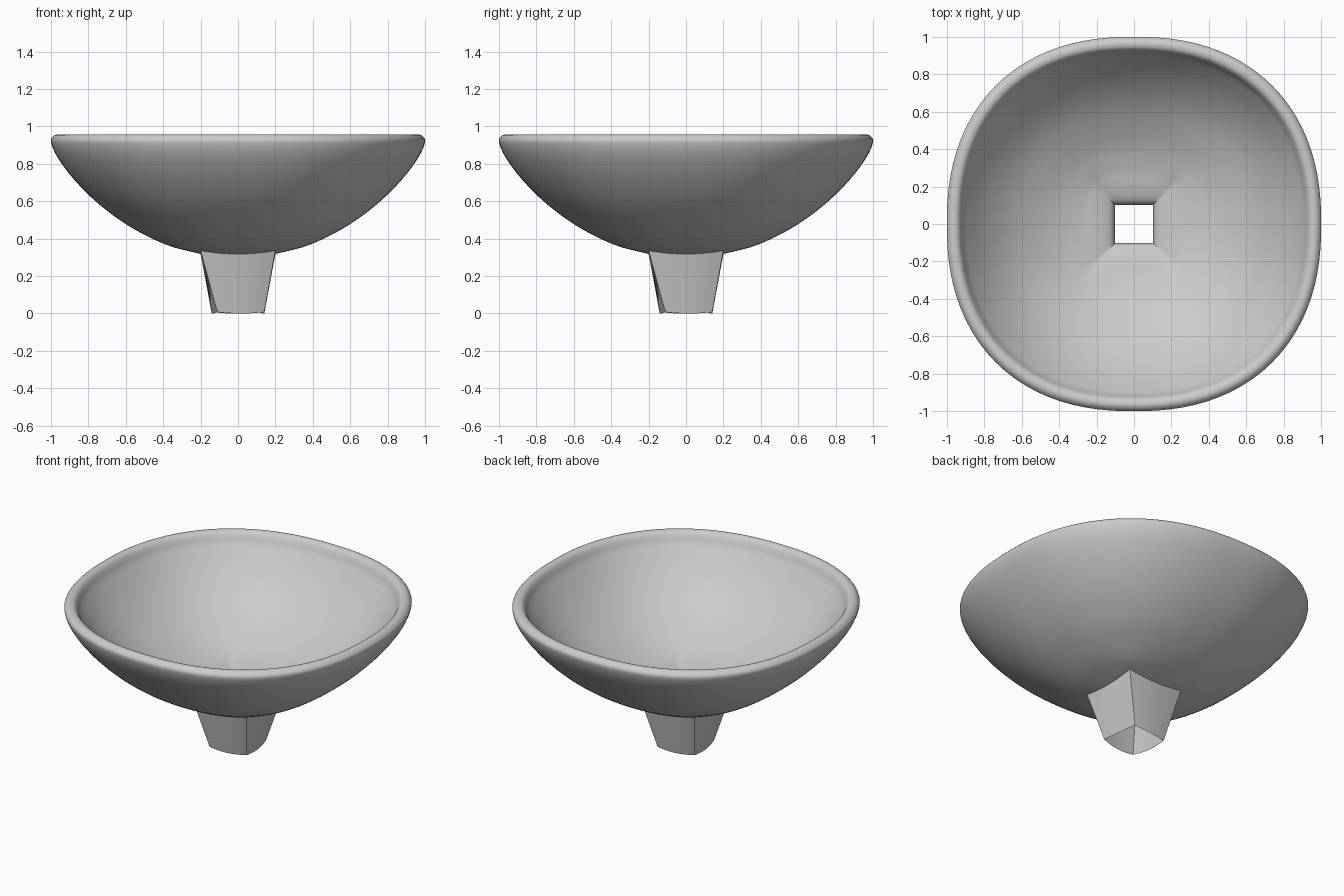
import bpy, bmesh, math

if "Cube" in bpy.data.objects:
    bpy.data.objects.remove(bpy.data.objects["Cube"])

SEG = 96  # multiple of 8, so the square corners get a vertex


def ring(size, square, z, zcurve=0.0, bulge=0.0, twist=0.0, lift=0.0):
    """Cross-section blending a soft rounded square (0) into a true square (1)."""
    pts = []
    for i in range(SEG):
        t = 2 * math.pi * i / SEG
        c, s = math.cos(t), math.sin(t)
        a, b = abs(c), abs(s)
        soft = size / (a ** 2.29 + b ** 2.29) ** (1 / 2.29)
        hard = size / max(a, b)
        u = min(a, b) / max(a, b)
        r = soft + (hard - soft) * square + bulge * (1 - u * u)
        pts.append((r * math.cos(t + twist), r * math.sin(t + twist),
                    z + zcurve * r * r + lift * u * u))
    return pts


def spline(points, steps=4):
    """Catmull-Rom interpolation through profile points."""
    out = []
    for i in range(len(points) - 1):
        p0, p1 = points[max(i - 1, 0)], points[i]
        p2, p3 = points[i + 1], points[min(i + 2, len(points) - 1)]
        for k in range(steps):
            t = k / steps
            out.append([0.5 * (2 * b + (c - a) * t + (2 * a - 5 * b + 4 * c - d) * t * t
                               + (3 * b - a - 3 * c + d) * t ** 3)
                        for a, b, c, d in zip(p0, p1, p2, p3)])
    return out + [list(points[-1])]


# Bowl profile: half-width, squareness, height
outer_and_rim = [(0.34, 0.1, 0.352), (0.45, 0, 0.396), (0.6, 0, 0.478), (0.75, 0, 0.59),
                 (0.88, 0, 0.72), (0.965, 0, 0.835), (1.0, 0, 0.915), (0.99, 0, 0.945),
                 (0.965, 0, 0.957), (0.935, 0, 0.945), (0.91, 0, 0.895)]
inner = [(0.91, 0, 0.895), (0.8, 0, 0.75), (0.65, 0, 0.61), (0.45, 0, 0.49),
         (0.3, 0.2, 0.435), (0.22, 0.7, 0.418), (0.15, 1, 0.4), (0.115, 1, 0.38),
         (0.102, 1, 0.35)]

# Drain stem: twisted square foot rising to the underside of the bowl
TW = math.radians(6.8)
rings = [ring(0.126, 1, 0.0, bulge=0.012, twist=TW, lift=0.008)]
rings.append(ring(0.2, 1, 0.30, zcurve=0.45))
rings += [ring(*p) for p in spline(outer_and_rim)]
rings += [ring(*p) for p in spline(inner)[1:]]

# Loft all rings; the drain hole closes back onto the foot edge
bm = bmesh.new()
loops = [[bm.verts.new(p) for p in pts] for pts in rings]
for a, b in zip(loops, loops[1:] + loops[:1]):
    for i in range(SEG):
        j = (i + 1) % SEG
        bm.faces.new((a[i], a[j], b[j], b[i]))
bmesh.ops.recalc_face_normals(bm, faces=bm.faces[:])
mesh = bpy.data.meshes.new("basin_with_drain")
bm.to_mesh(mesh)
bm.free()
basin = bpy.data.objects.new("basin_with_drain", mesh)
bpy.context.collection.objects.link(basin)
bpy.context.view_layer.objects.active = basin
basin.select_set(True)
bpy.ops.object.shade_smooth_by_angle(angle=math.radians(40))
